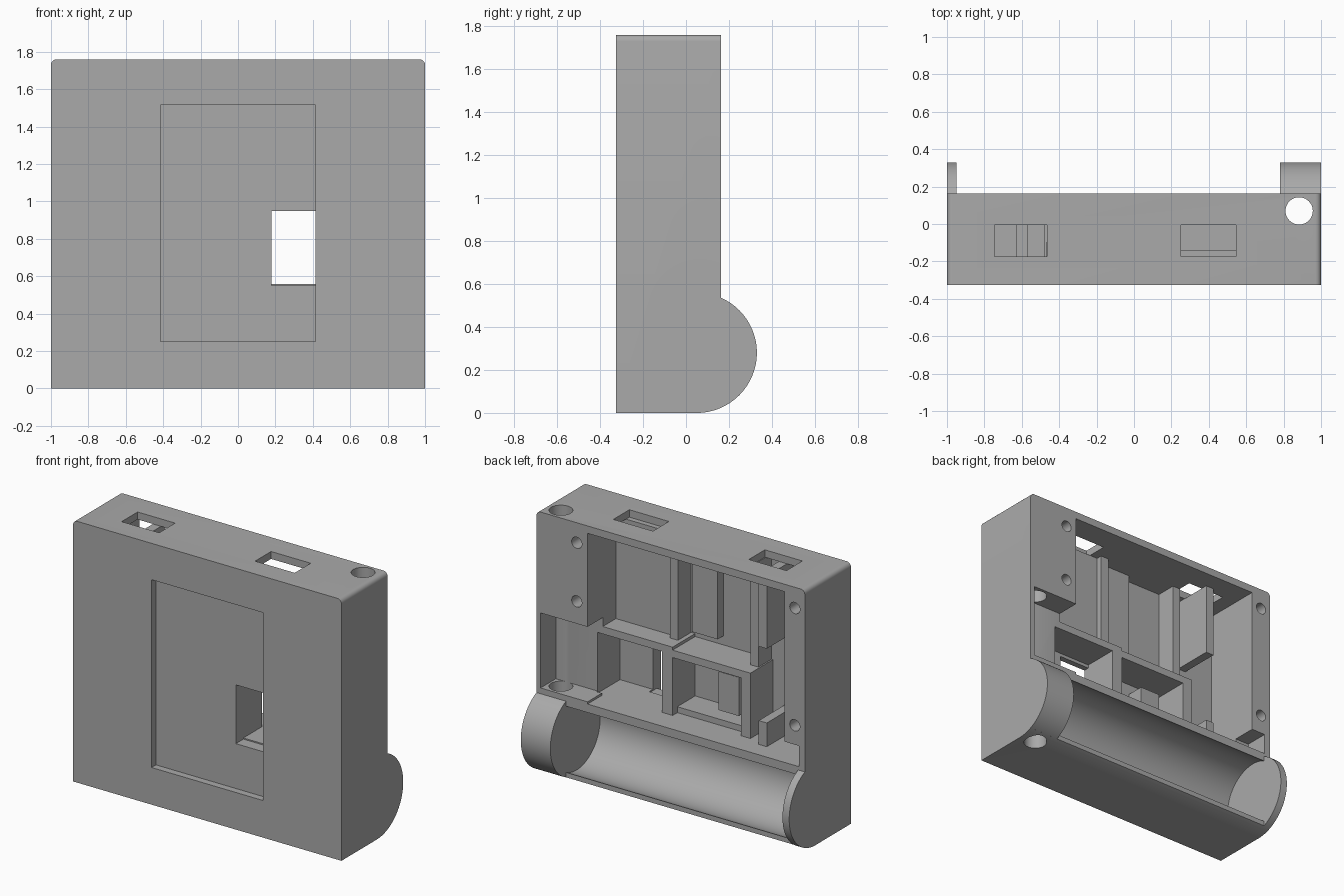
import bpy, bmesh, math

cube = bpy.data.objects.get("Cube")
if cube:
    bpy.data.objects.remove(cube, do_unlink=True)

grey = bpy.data.materials.new("plain grey plastic")
grey.use_nodes = True
COLOUR = (0.4, 0.4, 0.4, 1)
grey.diffuse_color = COLOUR
grey.node_tree.nodes["Principled BSDF"].inputs["Base Color"].default_value = COLOUR

TUBE_Y, TUBE_Z, TUBE_R = 0.05, 0.28, 0.28
BACK, FRONT, TOP, FLOOR = 0.163, -0.327, 1.76, 0.56


def finish(name, bm):
    bmesh.ops.recalc_face_normals(bm, faces=bm.faces)
    mesh = bpy.data.meshes.new(name)
    bm.to_mesh(mesh)
    bm.free()
    mesh.materials.append(grey)
    obj = bpy.data.objects.new(name, mesh)
    bpy.context.collection.objects.link(obj)
    return obj


def extrude_x(bm, profile, x0, x1):
    face = bm.faces.new([bm.verts.new((x0, y, z)) for y, z in profile])
    new = bmesh.ops.extrude_face_region(bm, geom=[face])["geom"]
    verts = [v for v in new if isinstance(v, bmesh.types.BMVert)]
    bmesh.ops.translate(bm, verts=verts, vec=(x1 - x0, 0, 0))


def box(name, xs, ys, zs):
    bm = bmesh.new()
    extrude_x(bm, [(ys[0], zs[0]), (ys[1], zs[0]), (ys[1], zs[1]), (ys[0], zs[1])], *xs)
    return finish(name, bm)


def cylinder_x(name, r, x0, x1, sides=96):
    bm = bmesh.new()
    ring = [2 * math.pi * i / sides for i in range(sides)]
    extrude_x(bm, [(TUBE_Y + r * math.sin(a), TUBE_Z + r * math.cos(a)) for a in ring], x0, x1)
    return finish(name, bm)


def rod(name, r, location, length, along_y=False):
    bm = bmesh.new()
    bmesh.ops.create_cone(bm, cap_ends=True, segments=40, radius1=r, radius2=r, depth=length)
    obj = finish(name, bm)
    obj.location = location
    if along_y:
        obj.rotation_euler.x = math.pi / 2
    return obj


def combine(target, tool, operation="DIFFERENCE"):
    mod = target.modifiers.new("combine", "BOOLEAN")
    mod.object, mod.operation, mod.solver = tool, operation, "EXACT"
    tool.hide_render = True
    bpy.context.view_layer.update()
    graph = bpy.context.evaluated_depsgraph_get()
    mesh = bpy.data.meshes.new_from_object(target.evaluated_get(graph))
    target.modifiers.clear()
    target.data = mesh
    bpy.data.objects.remove(tool, do_unlink=True)


# Case body: upright slab with a rounded lower back edge and softened top corners
end_angle = math.asin((BACK - TUBE_Y) / TUBE_R)
arc = [end_angle * i / 8 for i in range(9)]
profile = [(FRONT, 0)]
profile += [(TUBE_Y + TUBE_R * math.sin(a), TUBE_Z - TUBE_R * math.cos(a)) for a in arc]
profile += [(BACK, TOP), (FRONT, TOP)]
bm = bmesh.new()
extrude_x(bm, profile, -1, 1)
corners = [e for e in bm.edges if all(v.co.z > TOP - 0.01 for v in e.verts)
           and abs(e.verts[0].co.x - e.verts[1].co.x) < 0.01]
bmesh.ops.bevel(bm, geom=corners, offset=0.03, segments=5, profile=0.5, affect="EDGES")
case = finish("case_body", bm)

# Round end caps of the battery tube
combine(case, cylinder_x("cap_right", TUBE_R, -1, -0.95), "UNION")
combine(case, cylinder_x("cap_left", TUBE_R, 0.78, 1), "UNION")

# Hollows: tube trough, main cavity, side pocket, front recess, window and top slots
combine(case, cylinder_x("trough", 0.25, -0.95, 0.78))
hollows = {
    "main_cavity": ((-0.85, 0.62), (-0.24, 0.3), (FLOOR, 1.71)),
    "window_bay": ((0.5, 0.66), (-0.24, 0.01), (FLOOR, 0.97)),
    "side_pocket": ((0.6, 0.97), (0.0, 0.3), (0.575, 1.08)),
    "corner_notch": ((-0.955, -0.8), (0.0, 0.3), (FLOOR, 0.70)),
    "front_recess": ((-0.415, 0.415), (-0.5, -0.28), (0.25, 1.515)),
    "window": ((0.18, 0.414), (-0.4, -0.2), (0.552, 0.948)),
    "slot_right": ((-0.745, -0.465), (-0.175, -0.005), (1.65, 1.9)),
    "slot_left": ((0.25, 0.545), (-0.175, -0.005), (1.65, 1.9)),
}
for name, (xs, ys, zs) in hollows.items():
    combine(case, box(name, xs, ys, zs))

# Cord hole from top to bottom, and blind screw holes in the back
combine(case, rod("cord_hole", 0.073, (0.883, 0.07, 1), 3))
for x, z in [(0.70, 1.625), (0.70, 1.23), (-0.925, 1.62), (-0.925, 0.83)]:
    combine(case, rod("screw_hole", 0.038, (x, BACK, z), 0.3, True))

bpy.context.view_layer.objects.active = case
case.select_set(True)
bpy.ops.object.shade_smooth_by_angle(angle=math.radians(30))

# Inner ribs, shelves and posts, rising from the front wall
WALL = -0.25
ribs = {
    "window_shelf": ((0.10, 0.66), 0.0, (0.97, 1.02)),
    "window_wall": ((0.10, 0.18), 0.0, (FLOOR, 0.97)),
    "raised_panel": ((0.19, 0.62), -0.14, (1.02, 1.71)),
    "upper_rib_left": ((0.13, 0.19), -0.1, (1.02, 1.71)),
    "centre_plate": ((-0.11, 0.08), -0.18, (1.06, 1.71)),
    "centre_shelf": ((-0.41, 0.10), 0.0, (0.95, 1.0)),
    "lower_rib_right": ((-0.48, -0.41), 0.0, (FLOOR, 1.0)),
    "upper_rib_right": ((-0.47, -0.41), -0.1, (1.0, 1.71)),
    "centre_block": ((-0.31, -0.16), -0.12, (0.62, 0.88)),
    "centre_step": ((-0.41, 0.10), -0.05, (FLOOR, 0.6)),
    "upper_post": ((-0.63, -0.57), 0.04, (1.22, 1.71)),
    "lower_post": ((-0.63, -0.57), 0.04, (FLOOR, 0.72)),
}
for name, (xs, depth, zs) in ribs.items():
    box(name, xs, (WALL, depth), zs)
